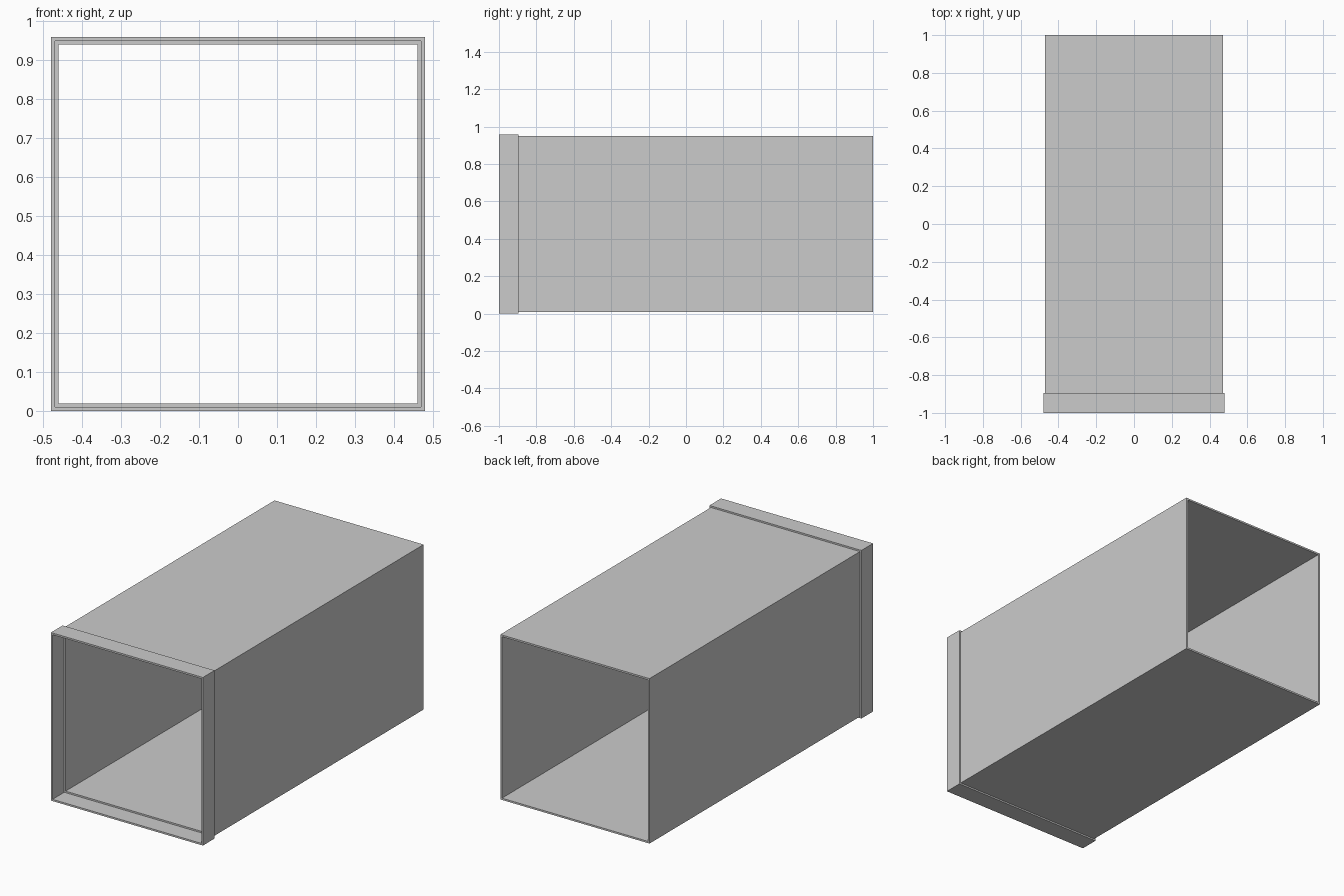
import bpy, bmesh

if "Cube" in bpy.data.objects:
    bpy.data.objects.remove(bpy.data.objects["Cube"])

HALF = 0.479          # half width of the collar, also the height of the axis
STEP_Y = -0.895       # where the collar meets the duct body

# Closed wall section: (half width, y), swept round the four square corners
SECTION = [
    (HALF, -1.0), (HALF, STEP_Y),      # collar outside
    (0.470, STEP_Y), (0.470, 1.0),     # body outside
    (0.460, 1.0), (0.460, STEP_Y),     # body inside
    (0.469, STEP_Y), (0.469, -1.0),    # collar inside
]
CORNERS = [(-1, -1), (1, -1), (1, 1), (-1, 1)]


def square_sweep(name, section):
    bm = bmesh.new()
    loops = [[bm.verts.new((sx * r, y, HALF + sz * r)) for r, y in section]
             for sx, sz in CORNERS]
    n = len(section)
    for i, a in enumerate(loops):
        b = loops[(i + 1) % 4]
        for j in range(n):
            k = (j + 1) % n
            bm.faces.new((a[j], b[j], b[k], a[k]))
    bmesh.ops.recalc_face_normals(bm, faces=bm.faces)
    mesh = bpy.data.meshes.new(name)
    bm.to_mesh(mesh)
    bm.free()
    obj = bpy.data.objects.new(name, mesh)
    bpy.context.collection.objects.link(obj)
    return obj


# Square duct with a stepped socket collar at the front
square_sweep("square_duct_with_collar", SECTION)
